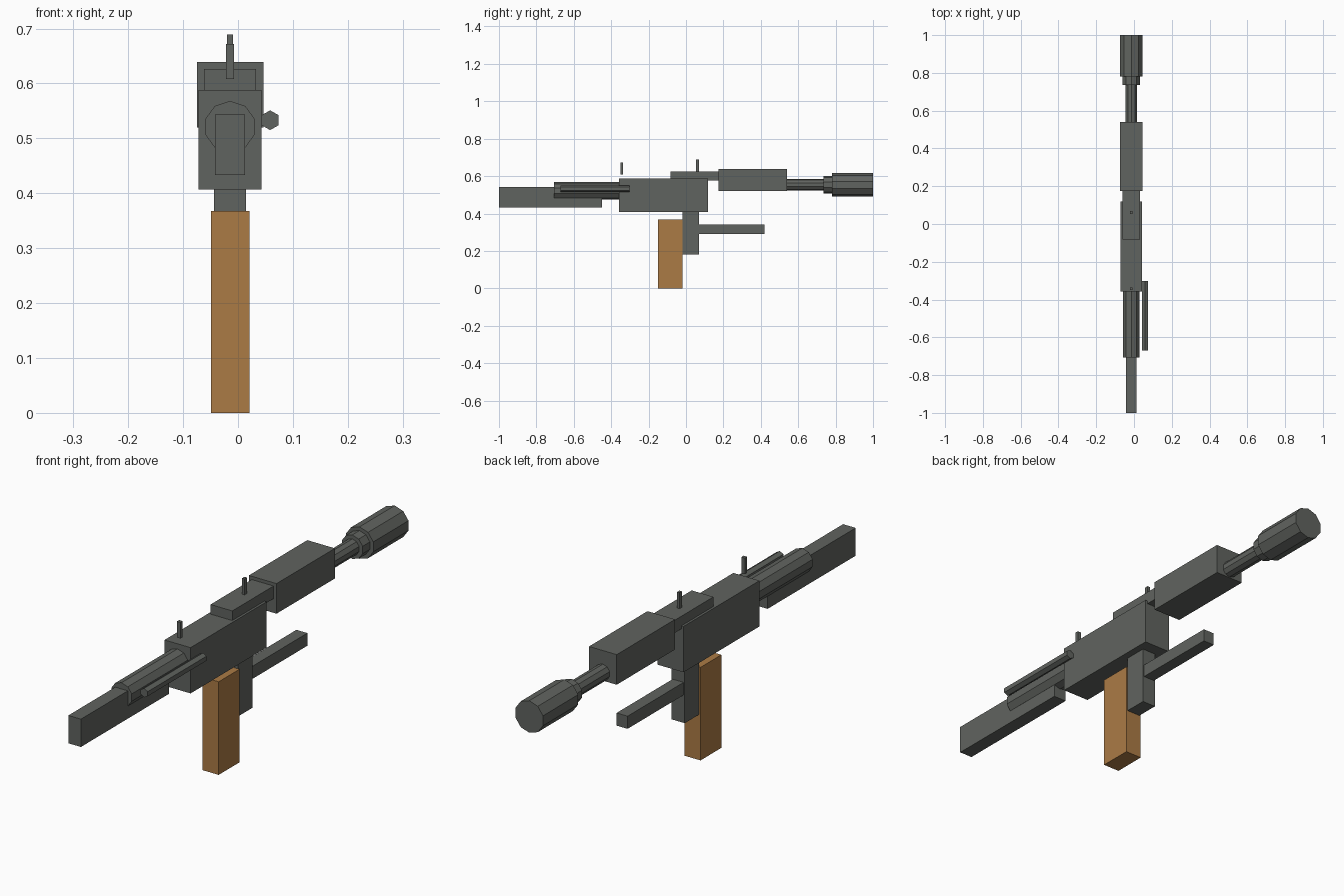
import bpy, bmesh, math
from mathutils import Matrix, Vector

if "Cube" in bpy.data.objects:
    bpy.data.objects.remove(bpy.data.objects["Cube"])

CX = -0.0145  # centre line of the body


def material(name, rgb):
    m = bpy.data.materials.new(name)
    m.diffuse_color = (*rgb, 1.0)
    m.use_nodes = True
    m.node_tree.nodes["Principled BSDF"].inputs["Base Color"].default_value = m.diffuse_color
    return m


METAL = material("dark_grey_metal", (0.118, 0.126, 0.115))
WOOD = material("brown_wood", (0.41, 0.198, 0.060))


def finish(name, bm, mat):
    bmesh.ops.recalc_face_normals(bm, faces=bm.faces)
    mesh = bpy.data.meshes.new(name)
    bm.to_mesh(mesh)
    bm.free()
    mesh.materials.append(mat)
    obj = bpy.data.objects.new(name, mesh)
    bpy.context.collection.objects.link(obj)


def box(name, width, y, z, mat=METAL):
    """Box centred on the body line, with y and z ranges."""
    bm = bmesh.new()
    size = Vector((width, y[1] - y[0], z[1] - z[0]))
    centre = Vector((CX, sum(y) / 2, sum(z) / 2))
    bmesh.ops.create_cube(bm, size=1.0,
                          matrix=Matrix.Translation(centre) @ Matrix.Diagonal(size).to_4x4())
    finish(name, bm, mat)


def tube(name, radius, y, z, x=CX, sides=10):
    """Closed low-poly cylinder along y, with corners pointing sideways."""
    bm = bmesh.new()
    place = Matrix.Translation((x, sum(y) / 2, z)) @ Matrix.Rotation(math.pi / 2, 4, 'X')
    bmesh.ops.create_cone(bm, cap_ends=True, segments=sides, radius1=radius,
                          radius2=radius, depth=y[1] - y[0], matrix=place)
    finish(name, bm, METAL)


# Body blocks
box("receiver", 0.114, (-0.357, 0.118), (0.407, 0.588))
box("top_cover", 0.095, (-0.083, 0.19), (0.576, 0.626))
box("handguard", 0.121, (0.175, 0.54), (0.52, 0.639))
box("stock", 0.055, (-1.0, -0.45), (0.433, 0.543))

# Grip, post and lower rail
box("wooden_grip", 0.070, (-0.15, -0.02), (0.0, 0.368), WOOD)
box("lower_post", 0.058, (-0.02, 0.07), (0.18, 0.41))
box("lower_rail", 0.048, (0.07, 0.42), (0.29, 0.34))

# Barrel group
tube("barrel", 0.0315, (0.53, 0.74), 0.554)
tube("barrel_collar", 0.0475, (0.735, 0.785), 0.554)
tube("muzzle_sleeve", 0.0632, (0.78, 1.0), 0.553)

# Rear tube and side rod
tube("rear_tube", 0.0470, (-0.707, -0.34), 0.521)
tube("side_rod", 0.0180, (-0.67, -0.303), 0.533, x=0.0585, sides=6)

# Sights
box("rear_sight", 0.015, (-0.350, -0.336), (0.608, 0.672))
box("front_sight", 0.011, (0.054, 0.069), (0.625, 0.689))
